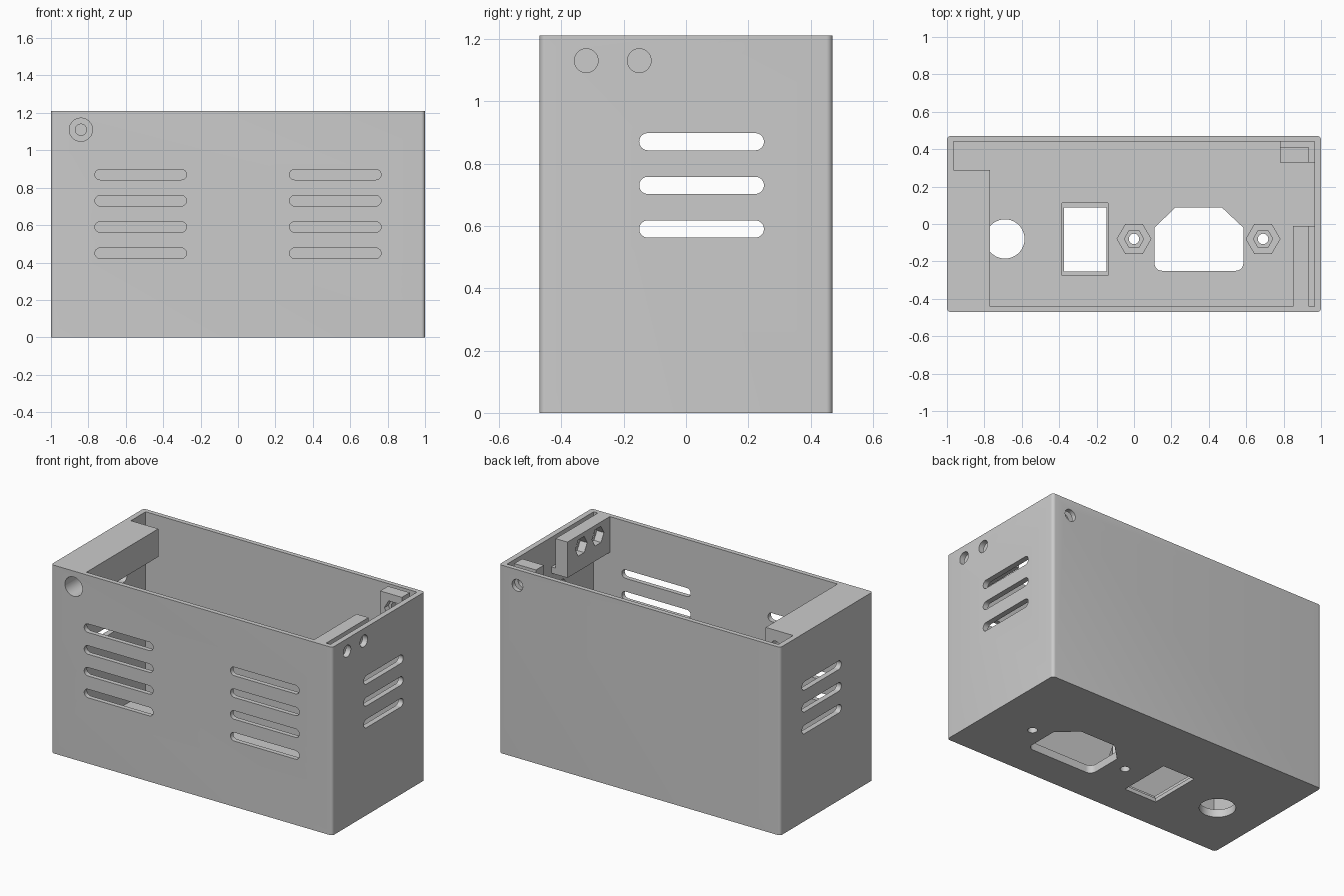
import bpy, bmesh, math

if "Cube" in bpy.data.objects:
    bpy.data.objects.remove(bpy.data.objects["Cube"])

W, D, H = 1.0, 0.47, 1.21        # half width, half depth, height
IX, IY, FLOOR = 0.965, 0.44, 0.05  # cavity half sizes, floor thickness

grey = bpy.data.materials.new("plain grey")
grey.use_nodes = True
colour = (0.6, 0.6, 0.6, 1)
grey.diffuse_color = colour
grey.node_tree.nodes["Principled BSDF"].inputs["Base Color"].default_value = colour


def rounded(cx, cy, w, h, r, steps=10):
    """Rounded rectangle; also serves for slots and circles."""
    pts = []
    for k, (sx, sy) in enumerate([(1, 1), (-1, 1), (-1, -1), (1, -1)]):
        for i in range(steps + 1):
            a = math.pi / 2 * (k + i / steps)
            p = (cx + sx * (w / 2 - r) + r * math.cos(a),
                 cy + sy * (h / 2 - r) + r * math.sin(a))
            if all(math.dist(p, q) > 1e-5 for q in pts):
                pts.append(p)
    return pts


def circle(cx, cy, r):
    return rounded(cx, cy, 2 * r, 2 * r, r)


def hexagon(cx, cy, r):
    return [(cx + r * math.cos(i * math.pi / 3), cy + r * math.sin(i * math.pi / 3))
            for i in range(6)]


def rect(x0, x1, y0, y1):
    return [(x0, y0), (x1, y0), (x1, y1), (x0, y1)]


def prism(name, pts, axis, lo, hi):
    """Extrude a profile along an axis."""
    place = {"x": lambda p, t: (t, p[0], p[1]),
             "y": lambda p, t: (p[0], t, p[1]),
             "z": lambda p, t: (p[0], p[1], t)}[axis]
    bm = bmesh.new()
    ends = [[bm.verts.new(place(p, t)) for p in pts] for t in (lo, hi)]
    for end in ends:
        bm.faces.new(end)
    n = len(pts)
    for i in range(n):
        j = (i + 1) % n
        bm.faces.new((ends[0][i], ends[0][j], ends[1][j], ends[1][i]))
    bmesh.ops.recalc_face_normals(bm, faces=bm.faces)
    mesh = bpy.data.meshes.new(name)
    bm.to_mesh(mesh)
    bm.free()
    mesh.materials.append(grey)
    obj = bpy.data.objects.new(name, mesh)
    bpy.context.collection.objects.link(obj)
    return obj


housing = prism("housing", rounded(0, 0, 2 * W, 2 * D, 0.02, 6), "z", 0, H)


def combine(operation, *args):
    """Apply a prism to the housing, then discard the helper."""
    tool = prism("helper", *args)
    tool.hide_render = True
    bpy.context.view_layer.objects.active = housing
    mod = housing.modifiers.new("shape", "BOOLEAN")
    mod.operation, mod.object, mod.solver = operation, tool, "EXACT"
    bpy.ops.object.modifier_apply(modifier=mod.name)
    bpy.data.objects.remove(tool)


def cut(*args):
    combine("DIFFERENCE", *args)


def add(*args):
    combine("UNION", *args)


# Open cavity
cut(rect(-IX, IX, -IY, IY), "z", FLOOR, H + 0.1)

# Corner block, side bracket and rear bracket
add(rect(-0.98, -0.77, -0.455, 0.29), "z", 1.03, H)
add(rect(0.85, 0.98, -0.455, -0.01), "z", 0.98, H)
add(rect(0.78, 0.98, 0.33, 0.455), "z", 0.98, H)

# Lid grooves behind the brackets
cut(rect(0.935, IX, -IY, 0.05), "z", 1.02, H + 0.1)
cut(rect(0.935, IX, 0.3, IY), "z", 1.02, H + 0.1)
cut(rect(0.7, IX, 0.41, IY), "z", 1.02, H + 0.1)

# Nut holders on the floor, with screw holes
for x in (0, 0.69):
    add(hexagon(x, -0.08, 0.093), "z", 0.03, 0.12)
    cut(hexagon(x, -0.08, 0.052), "z", FLOOR, 0.2)
    cut(circle(x, -0.08, 0.028), "z", -0.1, 0.2)

# Cable hole, switch opening with its recess, and power socket opening
cut(circle(-0.69, -0.08, 0.105), "z", -0.1, 0.2)
cut(rect(-0.385, -0.14, -0.275, 0.113), "z", 0.025, 0.2)
cut(rect(-0.375, -0.147, -0.255, 0.088), "z", -0.1, 0.2)
corner = rounded(0.347, -0.08, 0.475, 0.34, 0.04)
lower = [p for p in corner if p[1] < -0.2]
cut(lower + [(0.585, -0.02), (0.47, 0.088), (0.22, 0.088), (0.11, -0.02)],
    "z", -0.1, 0.2)

# Ventilation slots: two front banks, and one bank through both sides
for row in range(4):
    z = 0.87 - 0.14 * row
    for x in (-0.52, 0.52):
        cut(rounded(x, z, 0.49, 0.055, 0.0275), "y", -0.6, -0.3)
    if row < 3:
        cut(rounded(0.05, z, 0.4, 0.055, 0.0275), "x", -1.2, 1.2)

# Lid screw holes: front counterbore, right side pair, rear single
cut(circle(-0.84, 1.11, 0.062), "y", -0.6, 0.1)
cut(circle(-0.84, 1.11, 0.03), "y", -0.6, 0.35)
for y in (-0.32, -0.15):
    cut(circle(y, 1.13, 0.038), "x", 0.8, 1.1)
    cut(hexagon(y, 1.13, 0.06), "x", 0.8, 0.9)
cut(circle(0.87, 1.11, 0.038), "y", 0.25, 0.6)
cut(hexagon(0.87, 1.11, 0.06), "y", 0.25, 0.37)

# Smooth the round holes, keep edges crisp
bpy.ops.object.select_all(action="DESELECT")
housing.select_set(True)
bpy.context.view_layer.objects.active = housing
bpy.ops.object.shade_smooth_by_angle(angle=math.radians(30))
